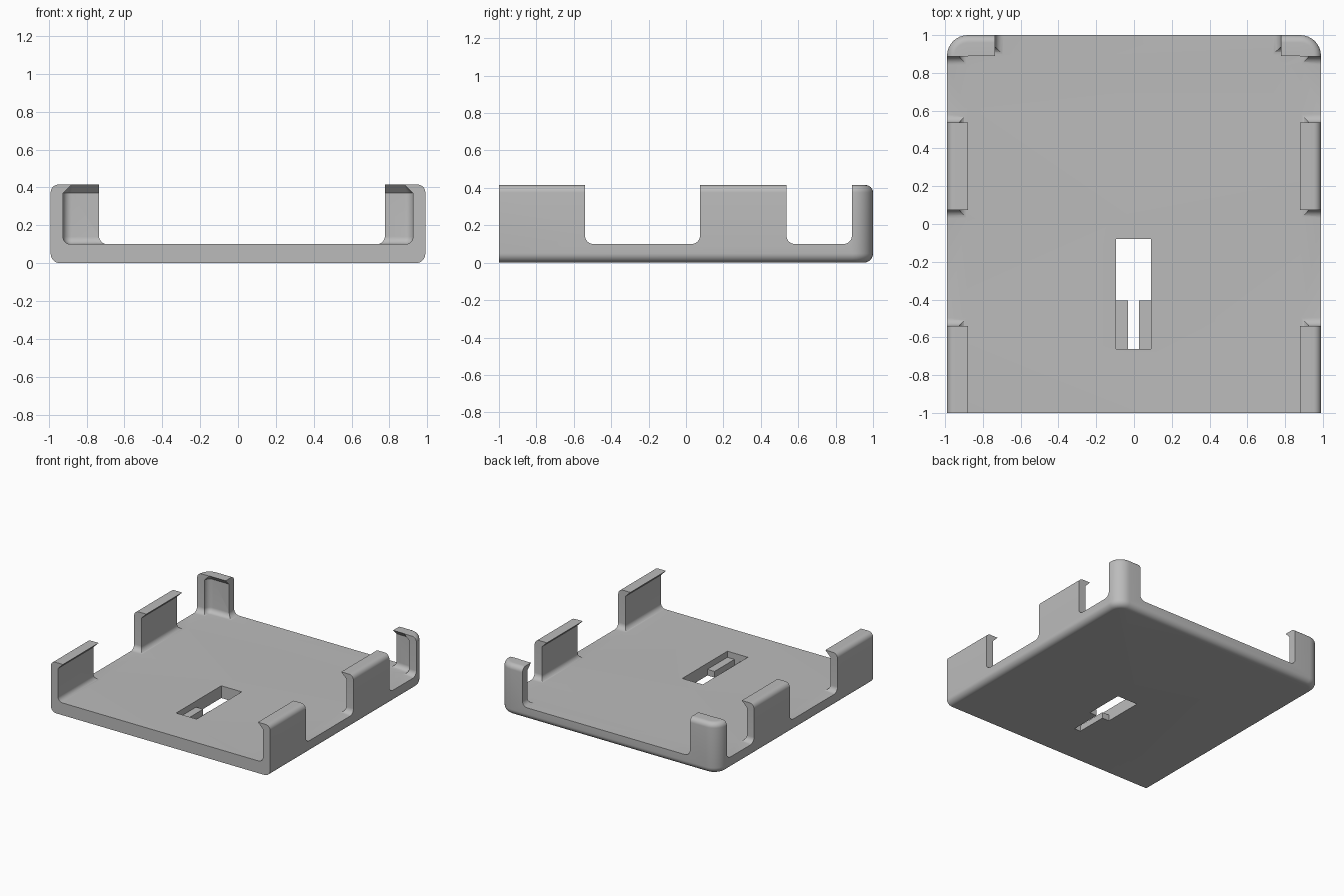
import bpy, bmesh
from math import sin, cos, pi

FLOOR, TOP = 0.1, 0.415
STEPS = 8

if "Cube" in bpy.data.objects:
    bpy.data.objects.remove(bpy.data.objects["Cube"])

grey = bpy.data.materials.new("plain_grey")
grey.use_nodes = True
grey.diffuse_color = (0.5, 0.5, 0.5, 1)
grey.node_tree.nodes["Principled BSDF"].inputs["Base Color"].default_value = grey.diffuse_color


def arc(cx, cy, r, start, end):
    angles = [start + (end - start) * i / STEPS for i in range(STEPS + 1)]
    return [(cx + r * cos(a), cy + r * sin(a)) for a in angles]


def loft(name, rings):
    """Closed solid through matching rings of points, capped at both ends."""
    bm = bmesh.new()
    loops = [[bm.verts.new(p) for p in ring] for ring in rings]
    for a, b in zip(loops, loops[1:]):
        for i in range(len(a)):
            j = (i + 1) % len(a)
            bm.faces.new((a[i], a[j], b[j], b[i]))
    bm.faces.new(loops[0][::-1])
    bm.faces.new(loops[-1])
    bmesh.ops.recalc_face_normals(bm, faces=bm.faces)
    mesh = bpy.data.meshes.new(name)
    bm.to_mesh(mesh)
    bm.free()
    mesh.materials.append(grey)
    obj = bpy.data.objects.new(name, mesh)
    bpy.context.collection.objects.link(obj)
    return obj


def tray_ring(half, back, front, radius, inset, z):
    """Plan outline with square front and two rounded back corners."""
    x, y, r = half - inset, back - inset, max(radius - inset, 0.002)
    outline = [(x, front)] + arc(x - r, y - r, r, 0, pi / 2)
    outline += arc(r - x, y - r, r, pi / 2, pi) + [(-x, front)]
    return [(px, py, z) for px, py in outline]


def box(name, x0, x1, y0, y1, z0, z1):
    return loft(name, [[(x0, y0, z), (x1, y0, z), (x1, y1, z), (x0, y1, z)] for z in (z0, z1)])


def gap_profile(a, b, r=0.045):
    """Notch outline with rounded lower corners."""
    low = arc(a + r, FLOOR + r, r, pi, 1.5 * pi) + arc(b - r, FLOOR + r, r, 1.5 * pi, 2 * pi)
    return low + [(b, 0.6), (a, 0.6)]


def cut(target, cutter):
    mod = target.modifiers.new("cut", "BOOLEAN")
    mod.operation, mod.solver, mod.object = "DIFFERENCE", "EXACT", cutter
    bpy.context.view_layer.objects.active = target
    bpy.ops.object.modifier_apply(modifier=mod.name)
    bpy.data.objects.remove(cutter)


# Outer body with rounded lower and upper edges
low_r, top_r = 0.05, 0.04
profile = [(low_r - x, low_r + z) for x, z in arc(0, 0, low_r, -pi / 2, 0)]
profile += [(top_r - x, TOP - top_r + z) for x, z in arc(0, 0, top_r, 0, pi / 2)]
tray = loft("tray", [tray_ring(0.99, 1.0, -1.0, 0.11, i, z) for i, z in profile])

# Hollow interior, open at the front, with a sloped underside to the lips
fillet = 0.04
inner = [(fillet - x, FLOOR + fillet + z) for x, z in arc(0, 0, fillet, -pi / 2, 0)]
inner += [(0, 0.37), (0.045, TOP), (0.045, 0.6)]
cut(tray, loft("cavity", [tray_ring(0.925, 0.935, -1.2, 0.045, i, z) for i, z in inner]))

# Gaps in both side walls, leaving clips
for y0, y1 in ((-0.54, 0.075), (0.537, 0.887)):
    shape = gap_profile(y0, y1)
    cut(tray, loft("side_gap", [[(x, y, z) for y, z in shape] for x in (-1.2, 1.2)]))

# Wide gap in the back wall
shape = gap_profile(-0.735, 0.777)
cut(tray, loft("back_gap", [[(x, y, z) for x, z in shape] for y in (0.7, 1.2)]))

# Keyhole: wide opening, shallow pocket and narrow slot
cut(tray, box("pocket", -0.095, 0.09, -0.662, -0.08, 0.05, 0.3))
cut(tray, box("opening", -0.095, 0.09, -0.405, -0.08, -0.1, 0.3))
cut(tray, box("slot", -0.031, 0.026, -0.662, -0.3, -0.1, 0.3))

bpy.ops.object.select_all(action="DESELECT")
tray.select_set(True)
bpy.context.view_layer.objects.active = tray
bpy.ops.object.shade_smooth_by_angle(angle=pi / 6)
